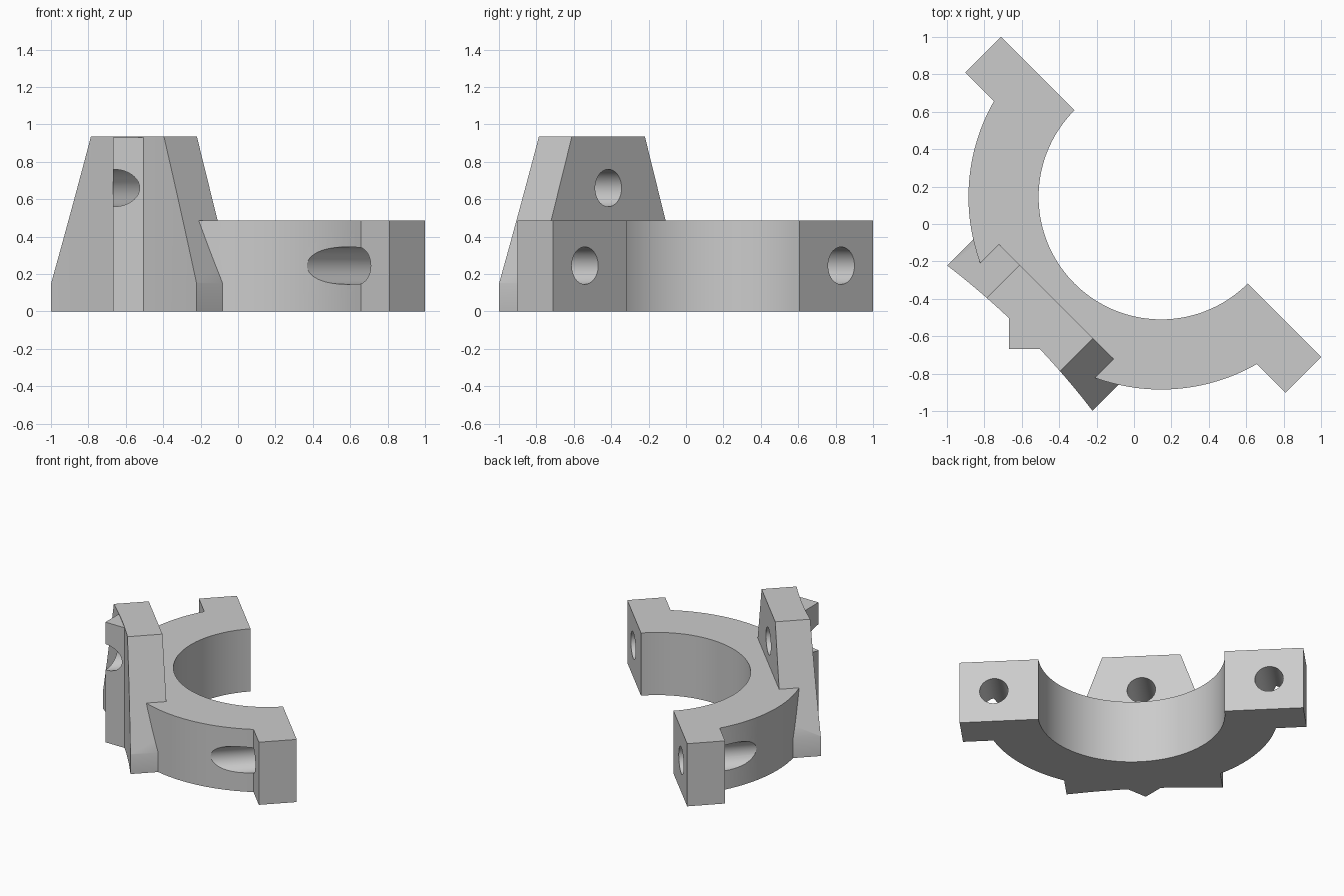
import bpy, bmesh, math
from mathutils import Matrix

cube = bpy.data.objects.get("Cube")
if cube:
    bpy.data.objects.remove(cube, do_unlink=True)

TURN = Matrix.Rotation(math.radians(-45), 4, 'Z')   # local x runs along the split face
SPLIT = 0.205                                       # split face, also the ring axis
INNER, OUTER = 0.655, 1.03
RING_H, PLATE_H = 0.485, 0.935
EAR_BACK, EAR_END = -0.065, 1.21

grey = bpy.data.materials.new("plain grey")
grey.use_nodes = True
grey.diffuse_color = (0.6, 0.6, 0.6, 1)
grey.node_tree.nodes["Principled BSDF"].inputs["Base Color"].default_value = (0.6, 0.6, 0.6, 1)


def arc(r, a0, a1, n):
    """Points on a circle about the ring axis."""
    angles = [a0 + (a1 - a0) * i / n for i in range(n + 1)]
    return [(r * math.cos(a), SPLIT + r * math.sin(a)) for a in angles]


def prism(name, points, shift):
    """Closed prism: 3D outline pushed along a vector."""
    bm = bmesh.new()
    face = bm.faces.new([bm.verts.new(p) for p in points])
    out = bmesh.ops.extrude_face_region(bm, geom=[face])
    moved = [g for g in out["geom"] if isinstance(g, bmesh.types.BMVert)]
    bmesh.ops.translate(bm, verts=moved, vec=shift)
    bmesh.ops.recalc_face_normals(bm, faces=bm.faces[:])
    return finish(name, bm)


def cylinder(name, r, depth, segments, matrix):
    bm = bmesh.new()
    bmesh.ops.create_cone(bm, cap_ends=True, segments=segments, radius1=r,
                          radius2=r, depth=depth, matrix=matrix)
    return finish(name, bm)


def finish(name, bm):
    mesh = bpy.data.meshes.new(name)
    bm.to_mesh(mesh)
    bm.free()
    mesh.materials.append(grey)
    obj = bpy.data.objects.new(name, mesh)
    obj.matrix_world = TURN
    bpy.context.collection.objects.link(obj)
    return obj


def combine(target, other, operation):
    """Apply a boolean and drop the second object."""
    bpy.context.view_layer.update()
    mod = target.modifiers.new(operation.lower(), 'BOOLEAN')
    mod.object, mod.operation, mod.solver = other, operation, 'EXACT'
    bpy.context.view_layer.objects.active = target
    bpy.ops.object.modifier_apply(modifier=mod.name)
    bpy.data.objects.remove(other, do_unlink=True)


# Half ring with a square ear at each end
dip = math.asin((SPLIT - EAR_BACK) / OUTER)
outline = arc(OUTER, math.pi + dip, 2 * math.pi - dip, 64)
outline += [(EAR_END, EAR_BACK), (EAR_END, SPLIT)]
outline += arc(INNER, 2 * math.pi, math.pi, 72)
outline += [(-EAR_END, SPLIT), (-EAR_END, EAR_BACK)]
bracket = prism("clamp_bracket", [(x, y, 0) for x, y in outline], (0, 0, RING_H))

# Upright tapered plate with a gently hollowed outer face
side = [(0.55, 0), (0.55, 0.15), (0.276, PLATE_H)]
taper = side + [(-x, z) for x, z in reversed(side)]
plate = prism("upright_plate", [(x, -0.587, z) for x, z in taper], (0, -0.35, 0))
hollow = 4.2
combine(plate, cylinder("hollow_cutter", hollow, 3, 480,
                        Matrix.Translation((0, -0.827 - hollow, 0))), 'DIFFERENCE')
combine(bracket, plate, 'UNION')

# Pointed ridge down the middle of the plate
half = 0.117
vee = [(-half, -0.75), (-half, -0.827), (0, -0.944), (half, -0.827), (half, -0.75)]
ridge = prism("ridge", [(x, y, 0) for x, y in vee], (0, 0, PLATE_H - 0.005))
combine(bracket, ridge, 'UNION')

# Bolt holes: one in each ear, one through the plate
for x, z in [(-0.969, 0.245), (0.969, 0.245), (0, 0.66)]:
    place = Matrix.Translation((x, -0.3, z)) @ Matrix.Rotation(math.pi / 2, 4, 'X')
    combine(bracket, cylinder("hole_cutter", 0.1, 2, 48, place), 'DIFFERENCE')

# Smooth curves, sharp edges
bpy.ops.object.select_all(action='DESELECT')
bracket.select_set(True)
bpy.context.view_layer.objects.active = bracket
bpy.ops.object.shade_smooth_by_angle(angle=math.radians(25))
